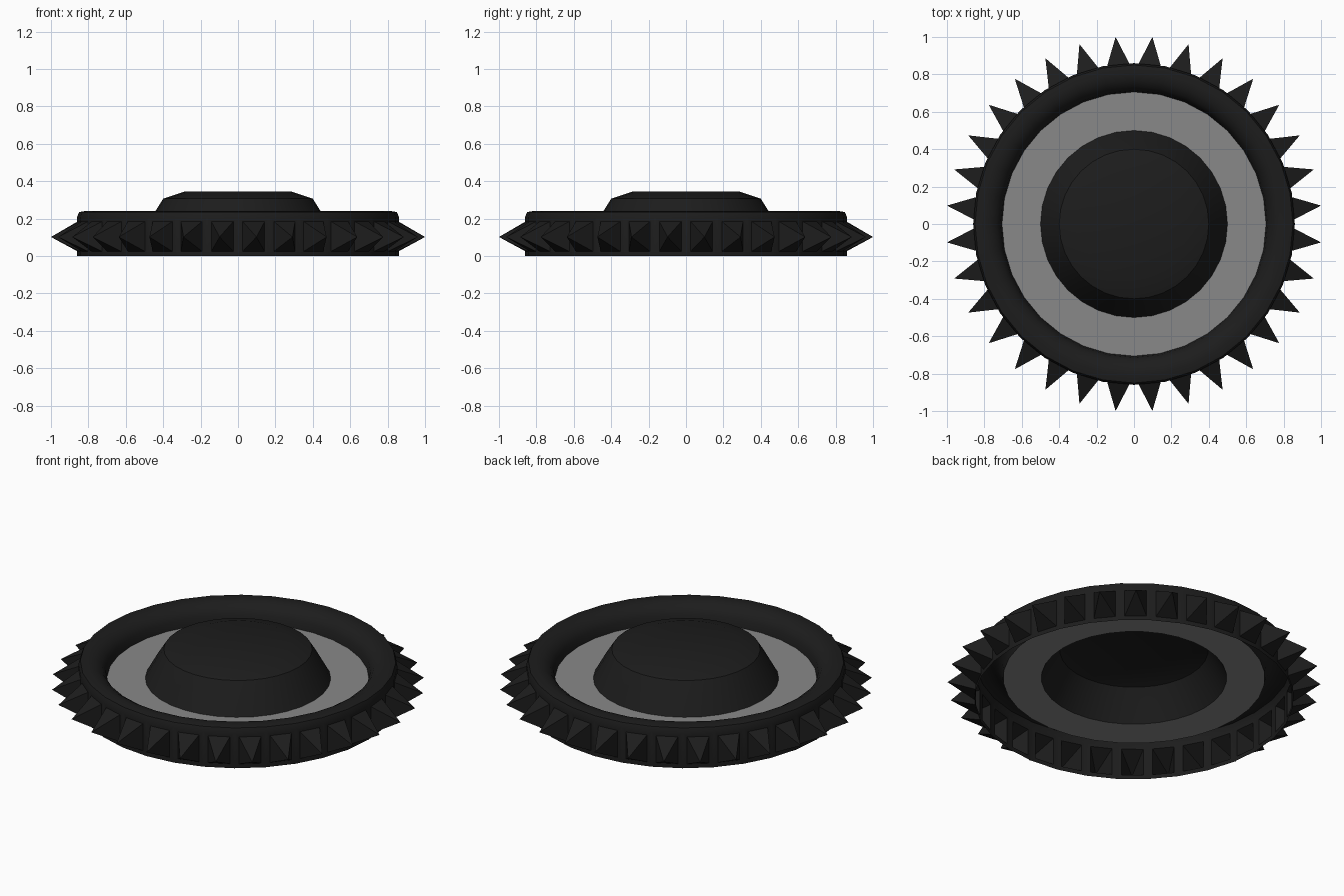
import bpy, bmesh
from math import pi, cos, sin, radians

if "Cube" in bpy.data.objects:
    bpy.data.objects.remove(bpy.data.objects["Cube"])

SIDES = 32


def material(name, v):
    m = bpy.data.materials.new(name)
    m.diffuse_color = (v, v, v, 1)
    m.use_nodes = True
    m.node_tree.nodes["Principled BSDF"].inputs["Base Color"].default_value = m.diffuse_color
    return m


def lathe(bm, profile):
    """Revolve (radius, z) points; returns the face bands from first to last."""
    rings = [[bm.verts.new((r * cos(2 * pi * i / SIDES), r * sin(2 * pi * i / SIDES), z))
              for i in range(SIDES)] for r, z in profile]
    bands = []
    for a, b in zip(rings, rings[1:]):
        bands.append([bm.faces.new((a[i], a[(i + 1) % SIDES], b[(i + 1) % SIDES], b[i]))
                      for i in range(SIDES)])
    return rings, bands


def finish(bm, name, mat):
    bm.normal_update()
    me = bpy.data.meshes.new(name)
    bm.to_mesh(me)
    bm.free()
    ob = bpy.data.objects.new(name, me)
    bpy.context.collection.objects.link(ob)
    me.materials.append(mat)
    bpy.ops.object.select_all(action='DESELECT')
    ob.select_set(True)
    bpy.context.view_layer.objects.active = ob
    bpy.ops.object.shade_smooth_by_angle(angle=radians(35))
    return ob


black = material("black_rubber", 0.012)
grey = material("grey_plate", 0.25)

# Rim: open shell, with a hollow spike drawn out of every outer wall face
bm = bmesh.new()
rings, bands = lathe(bm, [(0.86, 0), (0.86, 0.21), (0.85, 0.235), (0.81, 0.242), (0.77, 0.235),
                          (0.735, 0.213), (0.714, 0.18), (0.706, 0.135)])
wall = bands[0]
bm.normal_update()
bmesh.ops.inset_individual(bm, faces=wall, thickness=0.025, use_even_offset=True)
for f in wall:
    tip = f.calc_center_median() + f.normal * 0.149
    tip.z = 0.102
    bmesh.ops.poke(bm, faces=[f])["verts"][0].co = tip
finish(bm, "spiked_rim", black)

# Flat ring plate between rim and dome
bm = bmesh.new()
lathe(bm, [(0.706, 0.135), (0.5, 0.135)])
finish(bm, "ring_plate", grey)

# Hollow dome with a flat cap
bm = bmesh.new()
rings, bands = lathe(bm, [(0.5, 0.135), (0.44, 0.243), (0.4, 0.307), (0.288, 0.344)])
bm.faces.new(rings[-1])
finish(bm, "center_dome", black)
